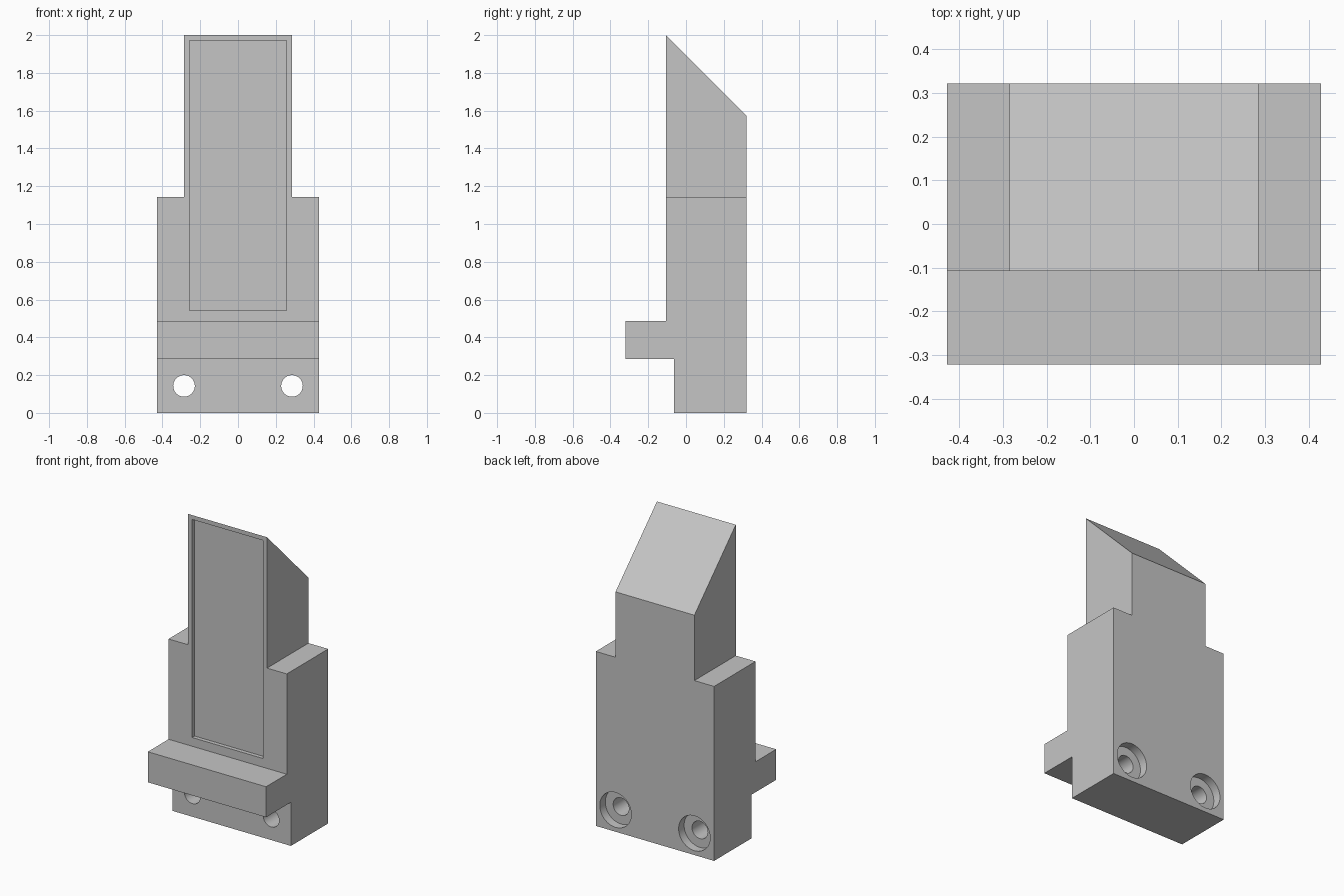
import bpy
import bmesh
from math import pi
from mathutils import Matrix, Vector

if "Cube" in bpy.data.objects:
    bpy.data.objects.remove(bpy.data.objects["Cube"])

U = 1 / 7                      # one design unit
BACK, FACE = 2.25 * U, -0.75 * U
HALF_W, NECK = 3 * U, 2 * U    # half widths of base and neck

grey = bpy.data.materials.new("plain grey")
grey.use_nodes = True
colour = (0.56, 0.56, 0.56, 1)
grey.diffuse_color = colour
grey.node_tree.nodes["Principled BSDF"].inputs["Base Color"].default_value = colour


def add_object(name, bm):
    bmesh.ops.recalc_face_normals(bm, faces=bm.faces)
    mesh = bpy.data.meshes.new(name)
    bm.to_mesh(mesh)
    bm.free()
    mesh.materials.append(grey)
    obj = bpy.data.objects.new(name, mesh)
    bpy.context.collection.objects.link(obj)
    return obj


def box(name, low, high):
    low, high = Vector(low), Vector(high)
    bm = bmesh.new()
    matrix = Matrix.Translation((low + high) / 2) @ Matrix.Diagonal((*(high - low), 1))
    bmesh.ops.create_cube(bm, size=1, matrix=matrix)
    return add_object(name, bm)


def cylinder(name, x, z, radius, y0, y1):
    bm = bmesh.new()
    matrix = Matrix.Translation((x, (y0 + y1) / 2, z)) @ Matrix.Rotation(pi / 2, 4, "X")
    bmesh.ops.create_cone(bm, cap_ends=True, segments=48, radius1=radius,
                          radius2=radius, depth=y1 - y0, matrix=matrix)
    return add_object(name, bm)


def cut(target, cutter):
    cutter.hide_render = True
    mod = target.modifiers.new(cutter.name, "BOOLEAN")
    mod.operation, mod.solver, mod.object = "DIFFERENCE", "EXACT", cutter
    bpy.context.view_layer.objects.active = target
    bpy.ops.object.modifier_apply(modifier=mod.name)
    bpy.data.objects.remove(cutter)


# Body with front ledge and slanted top, from its side profile (y, z) in units
profile = [(-0.45, 0), (2.25, 0), (2.25, 11), (-0.75, 14), (-0.75, 3.4),
           (-2.25, 3.4), (-2.25, 2), (-0.45, 2)]
bm = bmesh.new()
side = bm.faces.new([bm.verts.new((-HALF_W, y * U, z * U)) for y, z in profile])
extruded = bmesh.ops.extrude_face_region(bm, geom=[side])["geom"]
bmesh.ops.translate(bm, vec=(2 * HALF_W, 0, 0),
                    verts=[v for v in extruded if isinstance(v, bmesh.types.BMVert)])
body = add_object("wedge_body", bm)

# Shoulders and counterbored screw holes on both sides
for s in (-1, 1):
    xs = sorted((s * NECK, s * 1))
    cut(body, box("shoulder_cutter", (xs[0], -1, 8 * U), (xs[1], 1, 3)))
    cut(body, cylinder("screw_hole_cutter", s * 2 * U, U, 0.4 * U, -1, 1))
    cut(body, cylinder("counterbore_cutter", s * 2 * U, U, 0.8 * U, BACK - 0.4 * U, 1))

# Shallow recessed panel in the front
cut(body, box("panel_cutter", (-1.8 * U, -1, 3.8 * U),
              (1.8 * U, FACE + 0.026, 13.8 * U)))

# Smooth hole walls, sharp edges elsewhere
bpy.ops.object.select_all(action="DESELECT")
body.select_set(True)
bpy.context.view_layer.objects.active = body
bpy.ops.object.shade_smooth_by_angle(angle=pi / 6)
